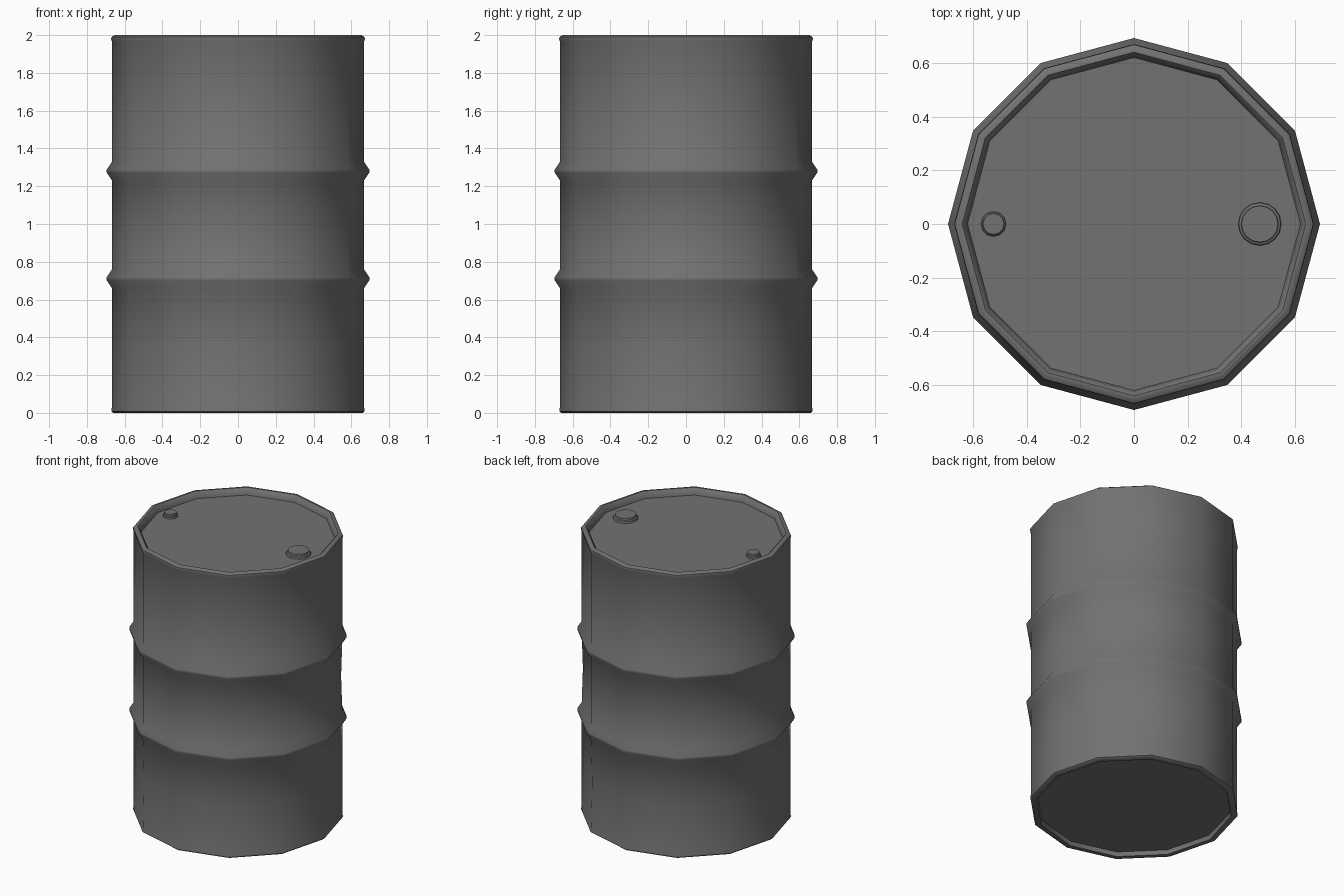
import bpy, bmesh, math
from mathutils import Vector

cube = bpy.data.objects.get("Cube")
if cube:
    bpy.data.objects.remove(cube, do_unlink=True)

steel = bpy.data.materials.new("dark_grey_steel")
steel.use_nodes = True
steel.diffuse_color = (0.17, 0.17, 0.17, 1)
bsdf = steel.node_tree.nodes["Principled BSDF"]
bsdf.inputs["Base Color"].default_value = steel.diffuse_color
bsdf.inputs["Roughness"].default_value = 0.6


def lathe(name, profile, sides, centre=(0, 0), cap_start=True, dents=()):
    """Spin a (radius, height) profile into a closed low-sided solid."""
    bm = bmesh.new()
    rings = []
    for r, z in profile:
        ring = []
        for i in range(sides):
            a = math.tau * i / sides
            p = Vector((r * math.cos(a), r * math.sin(a), z))
            for angle, height, reach, depth in dents:
                d = Vector((math.remainder(a - math.radians(angle), math.tau), z - height))
                p.xy *= 1 - depth * max(0, 1 - d.length / reach)
            ring.append(bm.verts.new(p + Vector((*centre, 0))))
        rings.append(ring)
    for lower, upper in zip(rings, rings[1:]):
        for i in range(sides):
            j = (i + 1) % sides
            bm.faces.new((lower[i], lower[j], upper[j], upper[i]))
    if cap_start:
        bm.faces.new(rings[0][::-1])
    bm.faces.new(rings[-1])
    mesh = bpy.data.meshes.new(name)
    bm.to_mesh(mesh)
    bm.free()
    mesh.materials.append(steel)
    obj = bpy.data.objects.new(name, mesh)
    bpy.context.collection.objects.link(obj)
    bpy.ops.object.select_all(action="DESELECT")
    obj.select_set(True)
    bpy.context.view_layer.objects.active = obj
    bpy.ops.object.shade_smooth_by_angle(angle=math.radians(40))
    return obj


# Drum: recessed base, rolled bottom rim, two ribs, rolled top rim, recessed lid
R = 0.667
profile = [(0.622, 0.03), (0.628, 0), (0.66, 0), (0.67, 0.008), (0.67, 0.02), (R, 0.03), (R, 0.36)]
for rib in (0.71, 1.28):
    profile += [(R, rib - 0.05), (0.695, rib - 0.008), (0.695, rib + 0.008), (R, rib + 0.05)]
    if rib < 1:
        profile.append((R, 1.0))
profile += [(R, 1.965), (0.672, 1.978), (0.67, 1.99), (0.655, 2.0), (0.642, 2.0), (0.628, 1.985), (0.622, 1.955)]
# Shallow dents: angle, height, reach, depth
dents = [(30, 1.0, 0.25, 0.012), (240, 0.36, 0.25, 0.01), (60, 0.36, 0.25, 0.012)]
lathe("drum_body", profile, 12, dents=dents)

# Bung caps on the lid
for name, x, r, sides in (("large_bung", 0.47, 0.081, 16), ("small_bung", -0.525, 0.047, 12)):
    lathe(name, [(r, 1.954), (r * 0.97, 1.968), (r * 0.86, 1.972), (r * 0.84, 1.985)], sides, centre=(x, 0))
